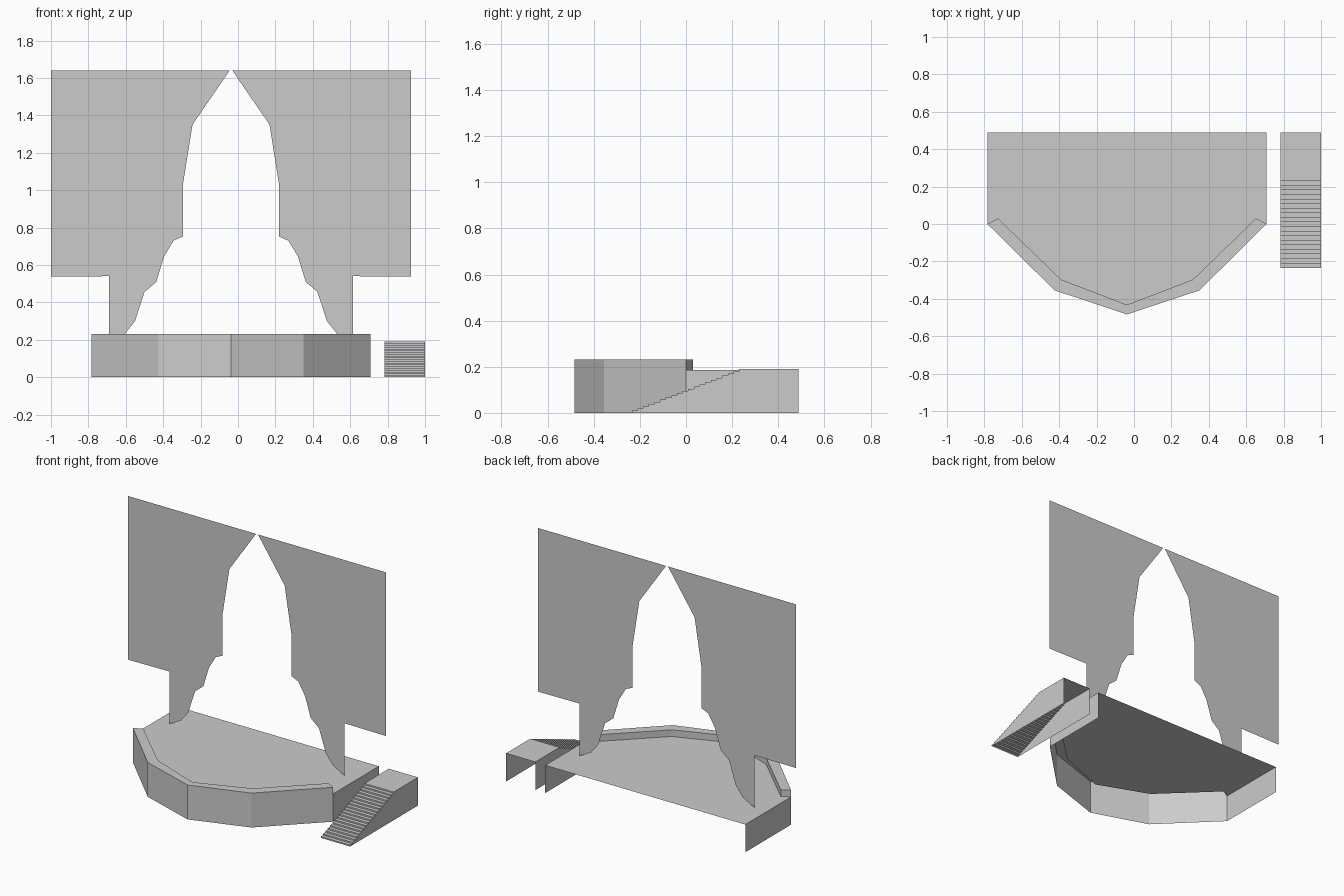
import bpy

if "Cube" in bpy.data.objects:
    bpy.data.objects.remove(bpy.data.objects["Cube"])

CX = -0.0375      # symmetry line of stage and curtain
DECK, RIM = 0.187, 0.232
BACK = 0.488


def make(name, verts, faces):
    mesh = bpy.data.meshes.new(name)
    mesh.from_pydata(verts, [], faces)
    mesh.update()
    obj = bpy.data.objects.new(name, mesh)
    bpy.context.collection.objects.link(obj)
    return obj


def mirrored(half):
    """Half path (offset from centre line, y) ending on the centre -> full path."""
    return [(CX - d, y) for d, y in half] + [(CX + d, y) for d, y in half[-2::-1]]


def strip(name, rows):
    """Quad strip joining successive rows of points."""
    n = len(rows[0])
    verts = [p for row in rows for p in row]
    faces = [(r * n + i, r * n + i + 1, (r + 1) * n + i + 1, (r + 1) * n + i)
             for r in range(len(rows) - 1) for i in range(n - 1)]
    return make(name, verts, faces)


def at(path, z):
    return [(x, y, z) for x, y in path]


outer = mirrored([(0.746, 0.0), (0.387, -0.355), (0.0, -0.483)])
inner = mirrored([(0.69, 0.03), (0.352, -0.297), (0.0, -0.432)])
left, right = outer[0][0], outer[-1][0]

# Stage deck
deck = [(left, BACK), outer[0]] + inner + [outer[-1], (right, BACK)]
make("stage_deck", at(deck, DECK), [range(len(deck))])

# Front wall with raised rim, open underneath
strip("stage_front_rim", [at(outer, 0), at(outer, RIM), at(inner, RIM), at(inner, DECK)])

# Rim end caps and plain side walls
for side, o, i in (("left", outer[0], inner[0]), ("right", outer[-1], inner[-1])):
    strip("rim_end_" + side, [at([o, i], DECK), at([o, i], RIM)])
    wall = [o, (o[0], BACK)]
    strip("stage_side_" + side, [at(wall, 0), at(wall, DECK)])

# Pair of drawn curtains, one mirrored from the other (offset from centre, z)
curtain = [(0.9625, 1.64), (0.007, 1.64), (0.206, 1.35), (0.257, 1.03), (0.257, 0.752),
           (0.307, 0.73), (0.358, 0.645), (0.4, 0.508), (0.462, 0.457), (0.513, 0.3),
           (0.567, 0.232), (0.652, DECK), (0.652, 0.54), (0.9625, 0.537)]
for side, s in (("left", -1), ("right", 1)):
    make("curtain_" + side, [(CX + s * d, 0.256, z) for d, z in curtain],
         [range(len(curtain))])

# Staircase: stepped sheet, landing and two solid sides, open at back and bottom
STEPS, Y0, Y1, TOP = 20, -0.235, 0.23, 0.19
profile = [(Y0, 0)]
for k in range(STEPS):
    z = TOP * (k + 1) / STEPS
    profile.append((Y0 + (Y1 - Y0) * k / (STEPS - 1), z))
    y_next = Y0 + (Y1 - Y0) * (k + 1) / (STEPS - 1) if k < STEPS - 1 else BACK
    profile.append((y_next, z))
XA, XB = 0.782, 1.0
strip("stair_steps", [[(x, y, z) for y, z in profile] for x in (XA, XB)])
for side, x in (("left", XA), ("right", XB)):
    pts = [(x, y, z) for y, z in profile] + [(x, BACK, 0)]
    make("stair_side_" + side, pts, [range(len(pts))])
